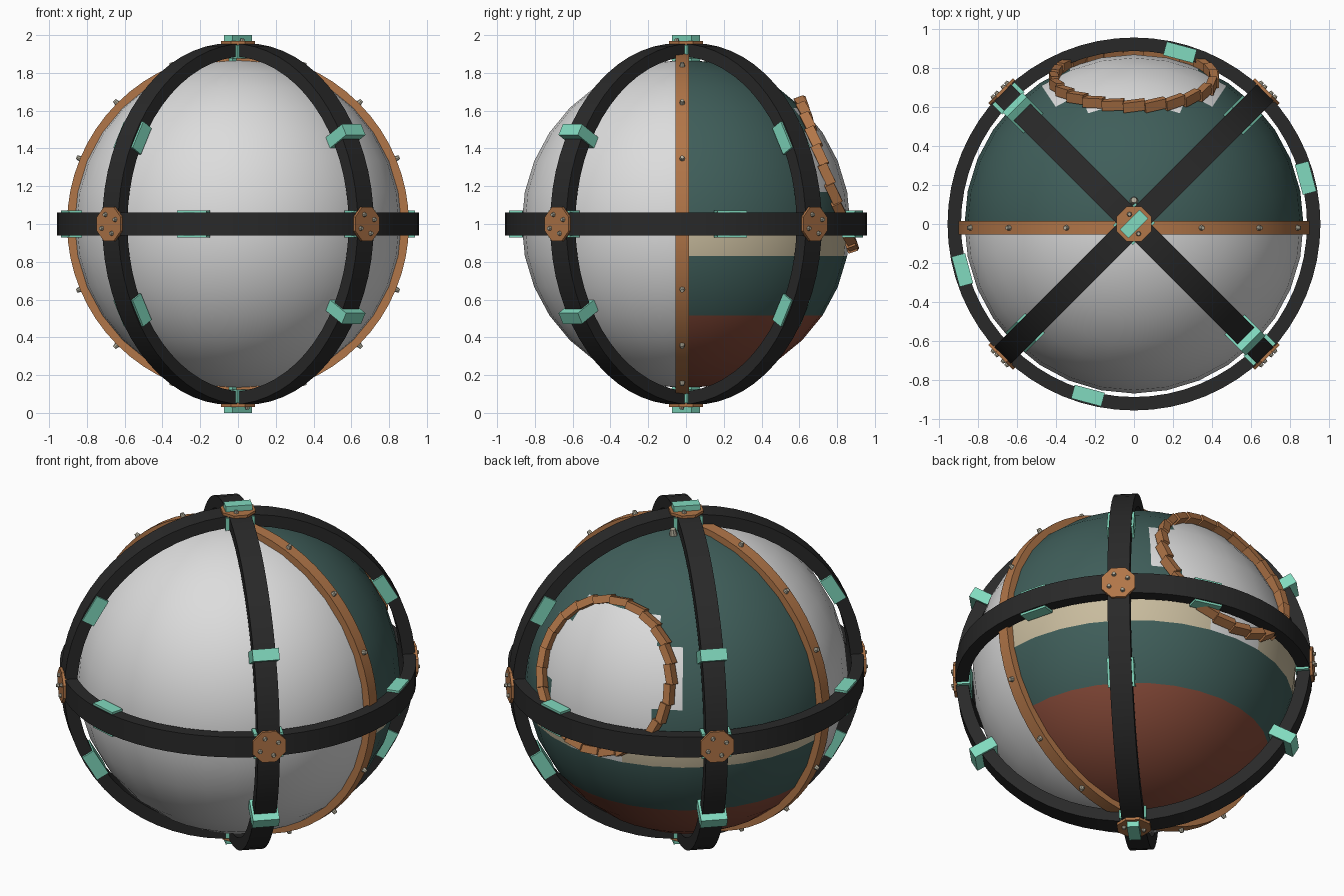
import bpy, bmesh
from math import pi, sin, cos, radians, degrees
from mathutils import Vector, Matrix

if "Cube" in bpy.data.objects:
    bpy.data.objects.remove(bpy.data.objects["Cube"])

CENTRE = Vector((0, 0, 1))
X, Y, Z = Vector((1, 0, 0)), Vector((0, 1, 0)), Vector((0, 0, 1))
DIAG_A, DIAG_B = (X + Y).normalized(), (X - Y).normalized()


def material(name, rgb):
    m = bpy.data.materials.new(name)
    m.use_nodes = True
    m.diffuse_color = (*rgb, 1)
    m.node_tree.nodes["Principled BSDF"].inputs["Base Color"].default_value = (*rgb, 1)
    return m


GREY = material("pale grey", (0.72, 0.72, 0.72))
GREEN = material("dark green", (0.05, 0.112, 0.102))
CREAM = material("cream", (0.58, 0.5, 0.34))
RUST = material("rust red", (0.24, 0.068, 0.04))
BLACK = material("black", (0.022, 0.022, 0.022))
COPPER = material("copper", (0.44, 0.18, 0.065))
TEAL = material("teal", (0.22, 0.7, 0.52))
RIVET = material("rivet metal", (0.45, 0.42, 0.33))


def finish(bm, name, mats, smooth=None):
    bmesh.ops.recalc_face_normals(bm, faces=bm.faces)
    mesh = bpy.data.meshes.new(name)
    bm.to_mesh(mesh)
    bm.free()
    for m in mats:
        mesh.materials.append(m)
    ob = bpy.data.objects.new(name, mesh)
    bpy.context.collection.objects.link(ob)
    if smooth:
        bpy.ops.object.select_all(action='DESELECT')
        ob.select_set(True)
        bpy.context.view_layer.objects.active = ob
        bpy.ops.object.shade_smooth_by_angle(angle=radians(smooth))
    return ob


def frame(axis, start, angle, radius, centre=CENTRE):
    """Local x points outward, y along the ring, z along the ring axis."""
    out = start * cos(angle) + axis.cross(start) * sin(angle)
    along = axis.cross(out)
    m = Matrix((out, along, axis)).transposed().to_4x4()
    return Matrix.Translation(centre + out * radius) @ m


def band(name, axis, start, inner, outer, width, mat, centre=CENTRE, steps=64):
    bm = bmesh.new()
    loops = []
    for i in range(steps):
        m = frame(axis, start, 2 * pi * i / steps, 0, centre)
        loops.append([bm.verts.new(m @ Vector((r, 0, h * width / 2)))
                      for r, h in ((inner, -1), (outer, -1), (outer, 1), (inner, 1))])
    for i, a in enumerate(loops):
        b = loops[(i + 1) % steps]
        for j in range(4):
            k = (j + 1) % 4
            bm.faces.new((a[j], b[j], b[k], a[k]))
    return finish(bm, name, [mat], 30)


def box(bm, m, size):
    bmesh.ops.create_cube(bm, size=1, matrix=m @ Matrix.Diagonal((*size, 1)))


def stud(bm, position, direction, radius=0.017, height=0.03):
    m = Matrix.Translation(position) @ direction.to_track_quat('Z', 'Y').to_matrix().to_4x4()
    bmesh.ops.create_cone(bm, cap_ends=True, segments=8, radius1=radius,
                          radius2=radius * 0.6, depth=height, matrix=m)


# Hull: pale front half, painted back half with stripe, belly and porthole glass
TILT = radians(19.5)
LOOK = Vector((0, cos(TILT), sin(TILT)))
bm = bmesh.new()
bmesh.ops.create_uvsphere(bm, u_segments=32, v_segments=16, radius=0.87)
for f in bm.faces:
    c = f.calc_center_median()
    d = c.normalized()
    lift = degrees(pi / 2 - d.angle(Z))
    if d.y < 0 or d.angle(LOOK) < radians(28.5):
        f.material_index = 0
    elif lift < -33.75:
        f.material_index = 3
    elif -11.25 < lift < 0:
        f.material_index = 2
    else:
        f.material_index = 1
bmesh.ops.translate(bm, verts=bm.verts, vec=CENTRE)
finish(bm, "hull", [GREY, GREEN, CREAM, RUST], 40)

# Cage of three black bands
RINGS = {"equator": (Z, X), "meridian_a": (DIAG_B, DIAG_A), "meridian_b": (-DIAG_A, DIAG_B)}
for name, (axis, start) in RINGS.items():
    band(name + "_band", axis, start, 0.888, 0.957, 0.12, BLACK)

# Copper seam band with its rivets
SEAM = Vector((0, -0.02, 1))
band("seam_band", -Y, X, 0.855, 0.905, 0.07, COPPER, SEAM)
bm = bmesh.new()
for i in range(16):
    m = frame(-Y, X, i * pi / 8, 0.91, SEAM)
    stud(bm, m.translation, m.col[0].to_3d())
stud(bm, Vector((0, 0.12, 1.87)), Vector((0, 0.14, 1)), 0.025, 0.05)
finish(bm, "seam_rivets", [RIVET])

# Teal clips every sixty degrees: flush on two bands, standing proud on the third
for name, (axis, start) in RINGS.items():
    bm = bmesh.new()
    proud = name == "meridian_b"
    offset = radians(15 if name == "equator" else 30)
    for i in range(6):
        m = frame(axis, start, offset + i * pi / 3, 0.93 if proud else 0.912)
        box(bm, m, (0.14, 0.065, 0.145) if proud else (0.072, 0.16, 0.145))
    finish(bm, name + "_clips", [TEAL])

# Octagonal plates where bands cross, each with four rivets
plates, studs = bmesh.new(), bmesh.new()
for d in (DIAG_A, -DIAG_A, DIAG_B, -DIAG_B, Z, -Z):
    side = Z.cross(d) if abs(d.z) < 0.5 else X
    up = d.cross(side)
    m = Matrix((side, up, d)).transposed().to_4x4()
    place = Matrix.Translation(CENTRE + d * 0.957) @ m
    bmesh.ops.create_cone(plates, cap_ends=True, segments=8, radius1=0.097, radius2=0.097,
                          depth=0.022, matrix=place @ Matrix.Rotation(pi / 8, 4, 'Z'))
    for i in range(4):
        a = radians(25) + i * pi / 2
        stud(studs, place @ Vector((0.055 * cos(a), 0.055 * sin(a), 0.014)), d, 0.015, 0.022)
finish(plates, "crossing_plates", [COPPER])
finish(studs, "plate_rivets", [RIVET])

# Porthole rim of slightly twisted copper blocks
bm = bmesh.new()
for i in range(24):
    m = frame(LOOK, X, i * pi / 12, 0.41, CENTRE + LOOK * 0.79)
    box(bm, m @ Matrix.Rotation(radians(5), 4, 'Z') @ Matrix.Rotation(radians(6), 4, 'X'),
        (0.042, 0.115, 0.052))
finish(bm, "porthole_rim", [COPPER])
